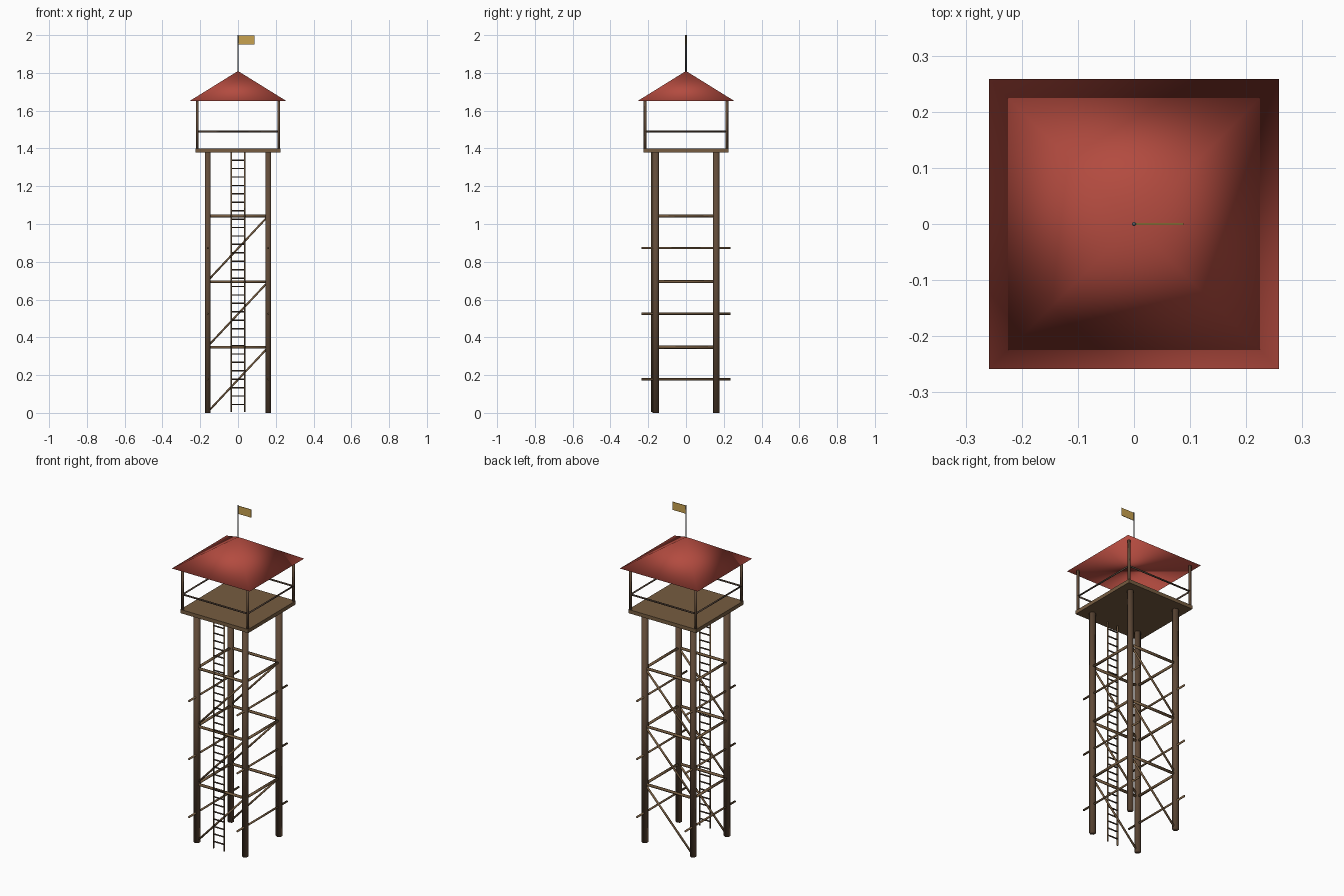
import bpy
import bmesh
from math import pi
from mathutils import Matrix, Vector

cube = bpy.data.objects.get("Cube")
if cube:
    bpy.data.objects.remove(cube, do_unlink=True)


def material(name, rgb):
    m = bpy.data.materials.new(name)
    m.use_nodes = True
    col = (*rgb, 1.0)
    m.diffuse_color = col
    m.node_tree.nodes["Principled BSDF"].inputs["Base Color"].default_value = col
    return m


dark_wood = material("dark wood", (0.12, 0.07, 0.04))
light_wood = material("light wood", (0.18, 0.107, 0.052))
rail_wood = material("rail wood", (0.08, 0.052, 0.036))
red_roof = material("red roof", (0.45, 0.07, 0.05))
grey_metal = material("grey metal", (0.1, 0.1, 0.11))
gold_cloth = material("gold cloth", (0.58, 0.36, 0.08))


def finish(name, bm, mat, smooth):
    mesh = bpy.data.meshes.new(name)
    for f in bm.faces:
        f.smooth = smooth
    bm.to_mesh(mesh)
    bm.free()
    mesh.materials.append(mat)
    obj = bpy.data.objects.new(name, mesh)
    bpy.context.collection.objects.link(obj)
    return obj


def rods(name, segments, radius, mat, sides=6):
    """Round bars between pairs of points, gathered in one object."""
    bm = bmesh.new()
    for a, b in segments:
        a, b = Vector(a), Vector(b)
        turn = Vector((0, 0, 1)).rotation_difference(b - a).to_matrix().to_4x4()
        bmesh.ops.create_cone(bm, cap_ends=True, segments=sides, radius1=radius,
                              radius2=radius, depth=(b - a).length,
                              matrix=Matrix.Translation((a + b) / 2) @ turn)
    return finish(name, bm, mat, True)


def box(name, centre, size, mat):
    bm = bmesh.new()
    bmesh.ops.create_cube(bm, size=1, matrix=Matrix.Translation(centre)
                          @ Matrix.Diagonal((*size, 1)))
    return finish(name, bm, mat, False)


LEG = 0.16        # leg offset from the centre
DECK = 1.38       # underside of the deck
LEVEL = 0.3475    # brace spacing
POST = 0.216      # corner post offset
EAVE = 1.65
signs = (-1, 1)
corners = [(-1, -1), (1, -1), (1, 1), (-1, 1)]


def ring(offset, z):
    """Four horizontal segments around a square."""
    pts = [(x * offset, y * offset, z) for x, y in corners]
    return [(pts[i], pts[(i + 1) % 4]) for i in range(4)]


# Legs
for x, y in corners:
    name = f"leg_{'front' if y < 0 else 'back'}_{'left' if x > 0 else 'right'}"
    rods(name, [((x * LEG, y * LEG, 0), (x * LEG, y * LEG, DECK + 0.005))],
         0.018, dark_wood)

# Horizontal and diagonal braces, plus the crossbars through the sides
for i in range(3):
    low, high = i * LEVEL, (i + 1) * LEVEL
    mid = (low + high) / 2 + 0.004
    rods(f"horizontal_braces_{i + 1}", ring(LEG, high), 0.008, light_wood)
    rods(f"diagonal_braces_{i + 1}",
         [((-LEG, s * LEG, low + 0.005), (LEG, s * LEG, high)) for s in signs],
         0.006, light_wood)
    rods(f"side_crossbars_{i + 1}",
         [((s * LEG, -0.236, mid), (s * LEG, 0.236, mid)) for s in signs],
         0.006, light_wood)

# Ladder
LADDER_Y = -0.18
rods("ladder_rails", [((s * 0.035, LADDER_Y, 0.005), (s * 0.035, LADDER_Y, DECK))
                      for s in signs], 0.005, light_wood)
rods("ladder_rungs", [((-0.035, LADDER_Y, k * 0.0446), (0.035, LADDER_Y, k * 0.0446))
                      for k in range(1, 31)], 0.004, rail_wood)

# Deck, corner posts and handrails
box("deck", (0, 0, DECK + 0.01), (0.45, 0.45, 0.022), light_wood)
rods("corner_posts", [((x * POST, y * POST, DECK + 0.02), (x * POST, y * POST, EAVE + 0.005))
                      for x, y in corners], 0.008, dark_wood)
rods("handrails", ring(POST, 1.49), 0.005, rail_wood)

# Roof
bm = bmesh.new()
bmesh.ops.create_cone(bm, cap_ends=True, segments=4, radius1=0.365, radius2=0, depth=0.16,
                      matrix=Matrix.Translation((0, 0, EAVE + 0.08)) @ Matrix.Rotation(pi / 4, 4, 'Z'))
bmesh.ops.remove_doubles(bm, verts=bm.verts, dist=0.0001)
finish("roof", bm, red_roof, True)

# Flagpole and flag
rods("flagpole", [((0, 0, EAVE + 0.15), (0, 0, 2.0))], 0.004, grey_metal)
box("flag", (0.045, 0, 1.973), (0.087, 0.003, 0.048), gold_cloth)
